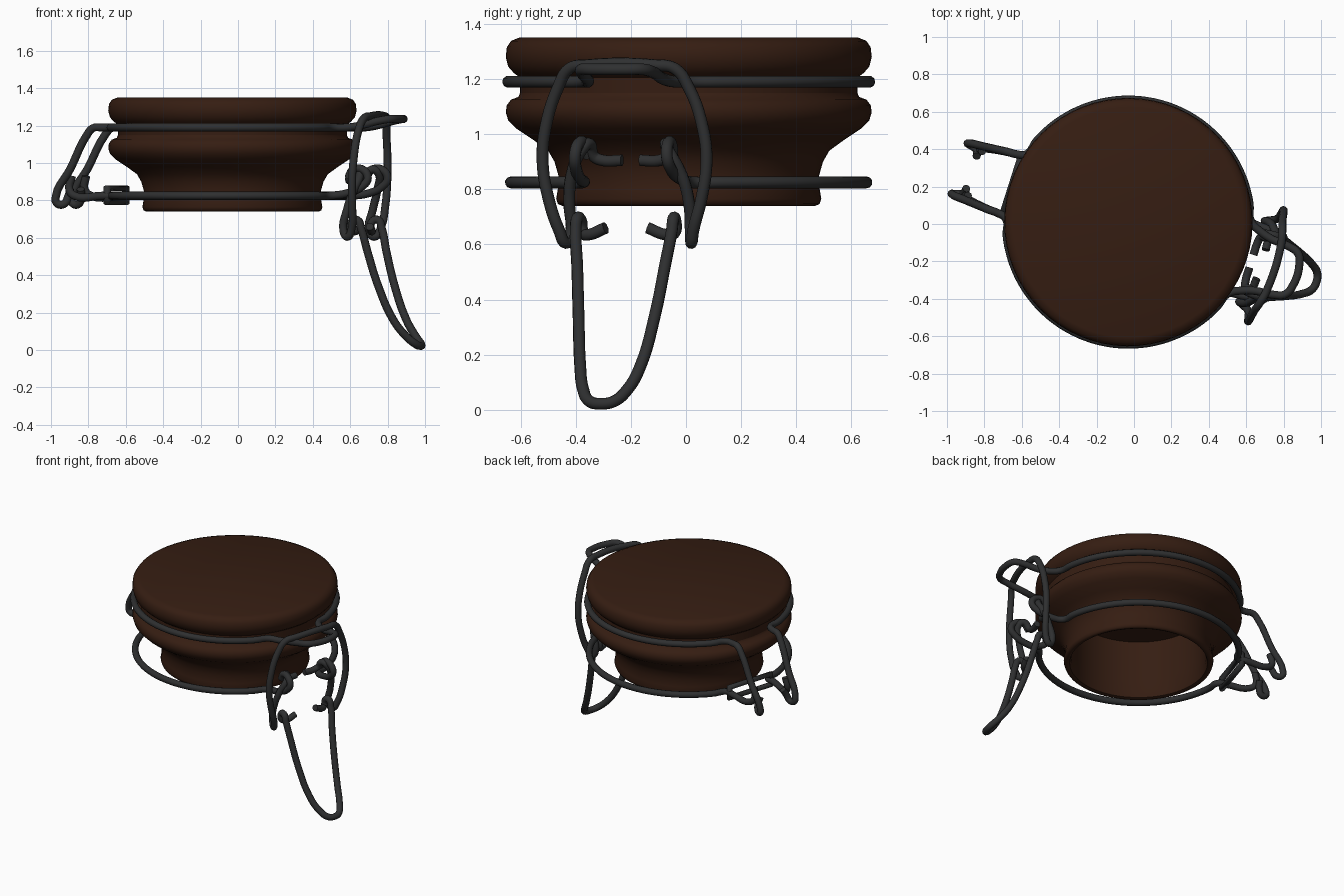
import bpy, math
from mathutils import Matrix

# The clasp side points slightly towards the front, so everything is built
# along local +x / mirrored in local y and then turned into place.
PLACE = Matrix.Translation((-0.03, 0.01, 0)) @ Matrix.Rotation(math.radians(-17.6), 4, 'Z')
WIRE_R = 0.0215


def material(name, rgb):
    m = bpy.data.materials.new(name)
    m.diffuse_color = (*rgb, 1)
    return m


brown = material("brown_glaze", (0.036, 0.0125, 0.006))
steel = material("dark_steel", (0.028, 0.029, 0.03))


def lathe(name, profile, steps=64):
    """Spin an (r, z) profile around z; r = 0 becomes a closed pole."""
    verts, faces, rows = [], [], []
    for r, z in profile:
        n = 1 if r == 0 else steps
        rows.append(range(len(verts), len(verts) + n))
        verts += [(r * math.cos(math.tau * i / steps), r * math.sin(math.tau * i / steps), z)
                  for i in range(n)]
    for a, b in zip(rows, rows[1:]):
        for i in range(steps):
            j = (i + 1) % steps
            quad = [a[i % len(a)], a[j % len(a)], b[j % len(b)], b[i % len(b)]]
            faces.append(list(dict.fromkeys(quad)))
    me = bpy.data.meshes.new(name)
    me.from_pydata(verts, [], faces)
    me.materials.append(brown)
    ob = bpy.data.objects.new(name, me)
    ob.matrix_world = PLACE
    bpy.context.collection.objects.link(ob)
    bpy.context.view_layer.objects.active = ob
    ob.select_set(True)
    bpy.ops.object.shade_smooth_by_angle(angle=math.radians(50))
    ob.select_set(False)


def mirror(pts):
    return [(x, -y, z) for x, y, z in pts]


def wire(name, pts, cyclic=False, straight=False):
    cu = bpy.data.curves.new(name, 'CURVE')
    cu.dimensions = '3D'
    cu.bevel_depth = WIRE_R
    cu.bevel_resolution = 3
    cu.resolution_u = 5
    cu.use_fill_caps = True
    sp = cu.splines.new('BEZIER')
    sp.bezier_points.add(len(pts) - 1)
    for p, co in zip(sp.bezier_points, pts):
        p.co = co
        p.handle_left_type = p.handle_right_type = 'VECTOR' if straight else 'AUTO'
    sp.use_cyclic_u = cyclic
    cu.materials.append(steel)
    ob = bpy.data.objects.new(name, cu)
    ob.matrix_world = PLACE
    bpy.context.collection.objects.link(ob)


def arc(r, z, a0, a1, n=18):
    out = []
    for i in range(n + 1):
        a = math.radians(a0 + (a1 - a0) * i / n)
        out.append((r * math.cos(a), r * math.sin(a), z))
    return out


# Lid: rounded disc with a narrower seat
lathe("lid", [(0, 1.15), (0.612, 1.15), (0.612, 1.205), (0.635, 1.222), (0.655, 1.245),
              (0.664, 1.28), (0.66, 1.315), (0.645, 1.338), (0.615, 1.35), (0, 1.35)])

# Jar neck: flanged, tapering, open underneath with a straight bore
lathe("jar_neck", [(0.43, 1.15), (0.612, 1.15), (0.618, 1.135), (0.645, 1.125), (0.66, 1.105),
                   (0.664, 1.08), (0.655, 1.05), (0.625, 1.02), (0.565, 0.98), (0.51, 0.94),
                   (0.487, 0.9), (0.473, 0.85), (0.475, 0.8), (0.481, 0.765), (0.475, 0.747),
                   (0.46, 0.74), (0.443, 0.747), (0.433, 0.78), (0.43, 0.9), (0.43, 1.15)])

# Upper ring: clasp tab in front, hinge arms with hooks behind
half = ([(0.94, 0.06, 1.235), (0.915, 0.115, 1.235), (0.86, 0.135, 1.225), (0.76, 0.145, 1.2),
         (0.69, 0.165, 1.19)]
        + arc(0.655, 1.19, 18, 164)
        + [(-0.68, 0.165, 1.19), (-0.73, 0.163, 1.187), (-0.765, 0.16, 1.15), (-0.86, 0.152, 0.97),
           (-0.945, 0.143, 0.82), (-0.94, 0.138, 0.785), (-0.905, 0.13, 0.78),
           (-0.885, 0.115, 0.82), (-0.88, 0.09, 0.86)])
wire("upper_ring", mirror(half)[::-1] + half)

# Lower ring: two half wires, curled eyes at the clasp and raised ends at the hinge
half = ([(0.7, 0.16, 0.92), (0.73, 0.165, 0.965), (0.785, 0.17, 0.965), (0.815, 0.175, 0.92),
         (0.785, 0.18, 0.875), (0.71, 0.19, 0.84)]
        + arc(0.645, 0.825, 19, 165)
        + [(-0.68, 0.165, 0.825), (-0.84, 0.145, 0.825), (-0.872, 0.135, 0.86),
           (-0.86, 0.125, 0.93)])
wire("lower_ring_left", half)
wire("lower_ring_right", mirror(half))

# Hinge bracket bridging the back ends of the lower ring
wire("hinge_bracket", [(-0.65, -0.165, 0.79), (-0.65, 0.165, 0.79),
                       (-0.65, 0.165, 0.865), (-0.65, -0.165, 0.865)], True, True)

# Bail: hoop over the tab, turning up at the bottom into inward stubs
half = [(0.815, 0.13, 1.25), (0.8, 0.2, 1.238), (0.785, 0.248, 1.17), (0.775, 0.3, 1.02),
        (0.77, 0.312, 0.9), (0.765, 0.292, 0.77), (0.75, 0.255, 0.65), (0.72, 0.238, 0.605),
        (0.695, 0.228, 0.64), (0.715, 0.228, 0.75), (0.745, 0.21, 0.85), (0.765, 0.16, 0.95),
        (0.735, 0.145, 0.965), (0.7, 0.14, 0.92), (0.692, 0.11, 0.905), (0.69, 0.035, 0.905)]
wire("bail", mirror(half)[::-1] + half)

# Lever: long pull loop, hooked around the bail ends
half = [(1.045, 0.045, 0.03), (1.0, 0.085, 0.075), (0.94, 0.115, 0.16), (0.865, 0.145, 0.34),
        (0.81, 0.168, 0.53), (0.78, 0.183, 0.65), (0.76, 0.183, 0.695), (0.73, 0.18, 0.69),
        (0.72, 0.172, 0.64), (0.735, 0.15, 0.635), (0.745, 0.08, 0.66)]
wire("lever", mirror(half)[::-1] + [(1.055, 0, 0.022)] + half)
